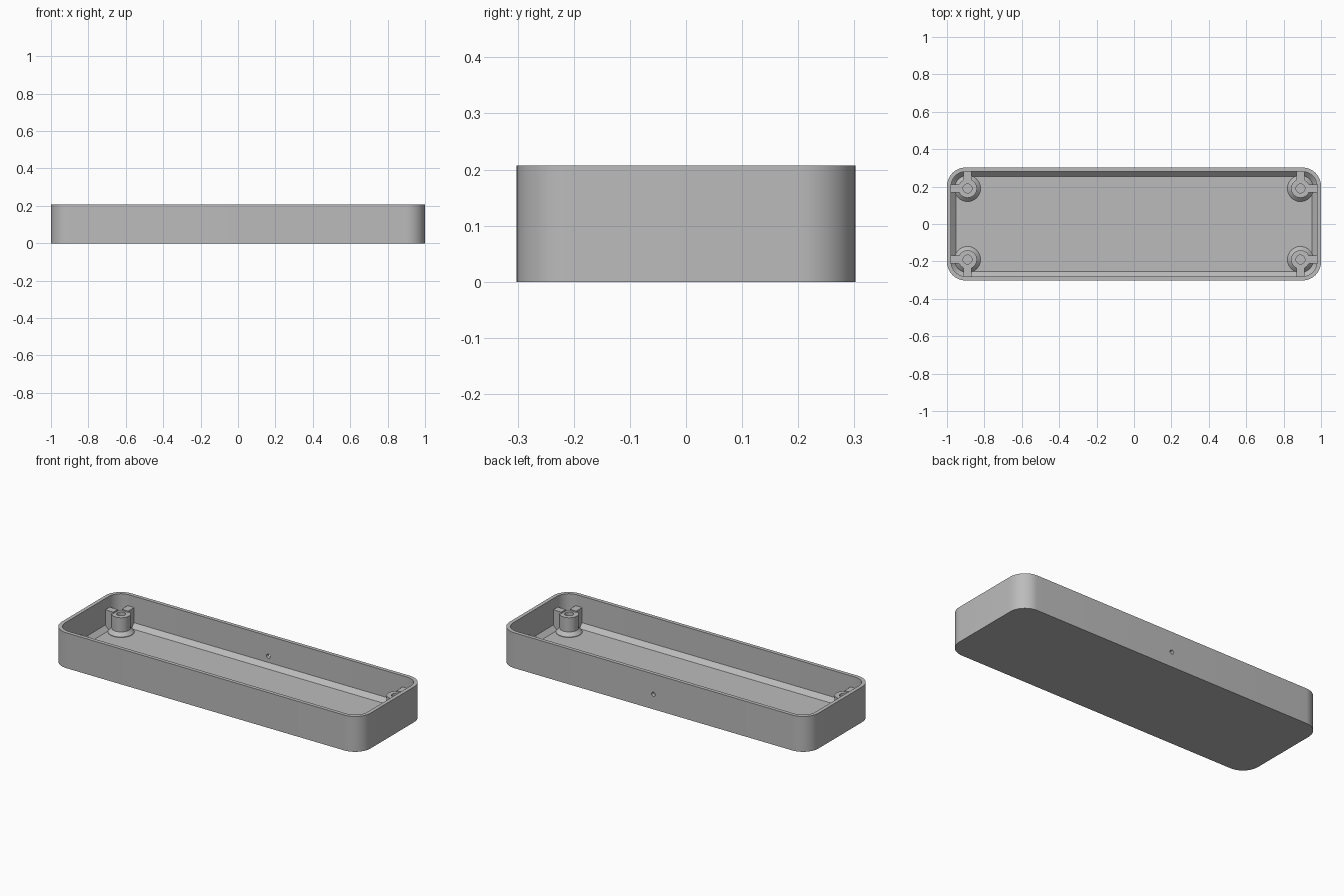
import bpy, bmesh, math

cube = bpy.data.objects.get("Cube")
if cube:
    bpy.data.objects.remove(cube, do_unlink=True)

HALF_X, HALF_Y, HEIGHT = 1.0, 0.302, 0.207
RADIUS, WALL, FLOOR, CHAMFER = 0.1, 0.022, 0.027, 0.025
POST_X, POST_Y = 0.89, 0.19

grey = bpy.data.materials.new("grey plastic")
grey.use_nodes = True
colour = (0.5, 0.5, 0.5, 1)
grey.diffuse_color = colour
grey.node_tree.nodes["Principled BSDF"].inputs["Base Color"].default_value = colour


def rounded_ring(inset, z, steps=12):
    """Rounded rectangle, drawn one quarter arc per corner."""
    r = RADIUS - inset
    points = []
    for i, (sx, sy) in enumerate(((1, 1), (-1, 1), (-1, -1), (1, -1))):
        for k in range(steps + 1):
            a = math.radians(90) * (i + k / steps)
            points.append((sx * (HALF_X - RADIUS) + r * math.cos(a),
                           sy * (HALF_Y - RADIUS) + r * math.sin(a), z))
    return points


def circle_ring(radius, z, steps=32):
    return [(radius * math.cos(math.tau * k / steps),
             radius * math.sin(math.tau * k / steps), z) for k in range(steps)]


def loft(name, rings):
    """Closed skin through the rings, capped at both ends."""
    bm = bmesh.new()
    loops = [[bm.verts.new(p) for p in ring] for ring in rings]
    n = len(loops[0])
    for low, high in zip(loops, loops[1:]):
        for k in range(n):
            j = (k + 1) % n
            bm.faces.new((low[k], low[j], high[j], high[k]))
    bm.faces.new(loops[0][::-1])
    bm.faces.new(loops[-1])
    bmesh.ops.recalc_face_normals(bm, faces=bm.faces)
    return finish(name, bm)


def finish(name, bm):
    mesh = bpy.data.meshes.new(name)
    bm.to_mesh(mesh)
    bm.free()
    mesh.materials.append(grey)
    obj = bpy.data.objects.new(name, mesh)
    bpy.context.collection.objects.link(obj)
    return obj


def select(obj):
    bpy.ops.object.select_all(action='DESELECT')
    obj.select_set(True)
    bpy.context.view_layer.objects.active = obj


def smooth(obj):
    select(obj)
    bpy.ops.object.shade_smooth_by_angle(angle=math.radians(30))


def box(name, low, high):
    bm = bmesh.new()
    bmesh.ops.create_cube(bm, size=1)
    for v in bm.verts:
        v.co = [(a + b) / 2 + c * (b - a) for a, b, c in zip(low, high, v.co)]
    return finish(name, bm)


# Open tray with a chamfer between the walls and the floor
tray = loft("tray", [rounded_ring(i, z) for i, z in (
    (0, 0), (0, HEIGHT), (WALL, HEIGHT),
    (WALL, FLOOR + CHAMFER), (WALL + CHAMFER, FLOOR))])

# Small round hole through the middle of the back wall
cutter = loft("hole_cutter", [circle_ring(0.012, z, 24) for z in (-0.03, 0.03)])
cutter.location = (0, HALF_Y - WALL / 2, 0.088)
cutter.rotation_euler.x = math.radians(90)
cutter.hide_render = True
cut = tray.modifiers.new("back_hole", 'BOOLEAN')
cut.object = cutter
cut.operation = 'DIFFERENCE'
cut.solver = 'EXACT'
select(tray)
bpy.ops.object.modifier_apply(modifier=cut.name)
bpy.data.objects.remove(cutter, do_unlink=True)
smooth(tray)

# Flared screw posts, each tied to its two walls by ribs
for y_name, sy in (("front", -1), ("back", 1)):
    for x_name, sx in (("right", -1), ("left", 1)):
        corner = y_name + "_" + x_name
        post = loft(corner + "_post", [circle_ring(r, z) for r, z in (
            (0.07, FLOOR - 0.005), (0.07, FLOOR + 0.003), (0.05, 0.05),
            (0.05, 0.133), (0.024, 0.133), (0.024, 0.06))])
        post.location = (sx * POST_X, sy * POST_Y, 0)
        smooth(post)
        for side, (dx, dy) in (("side", (sx, 0)), ("end", (0, sy))):
            near, far, half = 0.036, 0.094, 0.021
            xs = sorted((dx * near, dx * far)) if dx else (-half, half)
            ys = sorted((dy * near, dy * far)) if dy else (-half, half)
            rib = box(corner + "_" + side + "_rib",
                      (xs[0], ys[0], FLOOR - 0.005), (xs[1], ys[1], 0.141))
            rib.location = post.location
